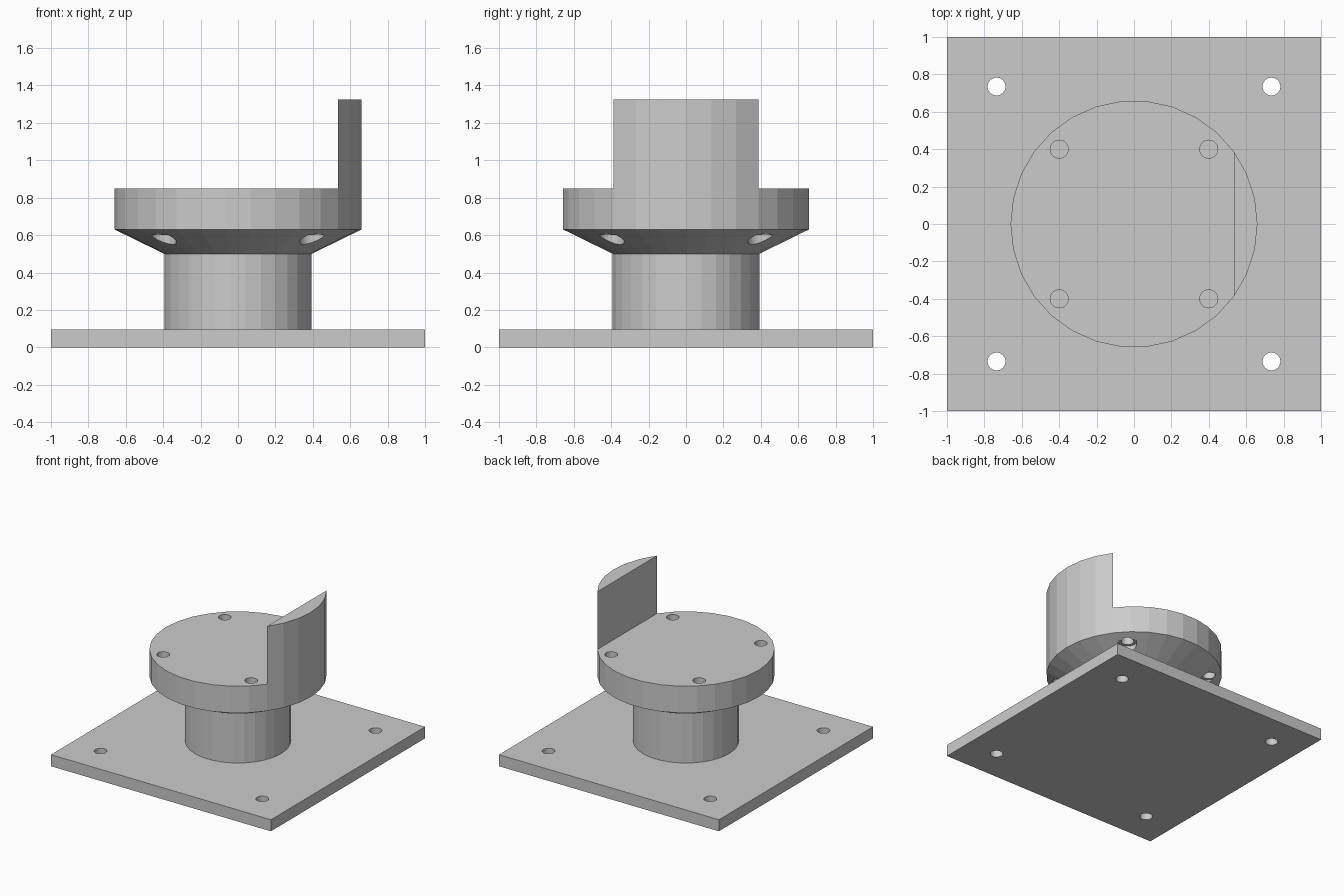
import bpy, bmesh
from math import cos, sin, pi

SEG = 30
R_DISC, R_COL = 0.66, 0.394
Z_PLATE, Z_NECK, Z_RIM, Z_DISC, Z_LIP = 0.095, 0.5, 0.63, 0.85, 1.325

if "Cube" in bpy.data.objects:
    bpy.data.objects.remove(bpy.data.objects["Cube"], do_unlink=True)

grey = bpy.data.materials.new("light_grey")
grey.use_nodes = True
grey.diffuse_color = (0.6, 0.6, 0.6, 1)
grey.node_tree.nodes["Principled BSDF"].inputs["Base Color"].default_value = (0.6, 0.6, 0.6, 1)


def finish(name, bm):
    bmesh.ops.recalc_face_normals(bm, faces=bm.faces)
    mesh = bpy.data.meshes.new(name)
    bm.to_mesh(mesh)
    bm.free()
    mesh.materials.append(grey)
    ob = bpy.data.objects.new(name, mesh)
    bpy.context.scene.collection.objects.link(ob)
    return ob


def ring(r, z, n=SEG, first=0, last=None, x=0, y=0):
    last = n if last is None else last
    return [(x + r * cos(2 * pi * i / n), y + r * sin(2 * pi * i / n), z)
            for i in range(first, last)]


def loft(bm, loops):
    """Skin a stack of matching closed loops and cap both ends."""
    rows = [[bm.verts.new(p) for p in loop] for loop in loops]
    n = len(rows[0])
    for a, b in zip(rows, rows[1:]):
        for i in range(n):
            j = (i + 1) % n
            bm.faces.new((a[i], a[j], b[j], b[i]))
    bm.faces.new(rows[0][::-1])
    bm.faces.new(rows[-1])


def drill(ob, spread, radius, z0, z1):
    """Cut four round holes, one in each quadrant."""
    bm = bmesh.new()
    for x in (-spread, spread):
        for y in (-spread, spread):
            loft(bm, [ring(radius, z, 24, x=x, y=y) for z in (z0, z1)])
    cutter = finish("hole_cutter", bm)
    cutter.hide_render = True
    mod = ob.modifiers.new("holes", "BOOLEAN")
    mod.operation = "DIFFERENCE"
    mod.solver = "EXACT"
    mod.object = cutter
    bpy.context.view_layer.update()
    graph = bpy.context.evaluated_depsgraph_get()
    mesh = bpy.data.meshes.new_from_object(ob.evaluated_get(graph))
    ob.modifiers.clear()
    ob.data = mesh
    bpy.data.objects.remove(cutter, do_unlink=True)


# Square base plate with four mounting holes
bm = bmesh.new()
loft(bm, [[(-1, -1, z), (1, -1, z), (1, 1, z), (-1, 1, z)] for z in (0, Z_PLATE)])
plate = finish("base_plate", bm)
drill(plate, 0.735, 0.048, -0.1, 0.2)

# Column flaring into a round flange, with counterbored bolt holes
bm = bmesh.new()
loft(bm, [ring(r, z) for r, z in ((R_COL, Z_PLATE), (R_COL, Z_NECK),
                                  (R_DISC, Z_RIM), (R_DISC, Z_DISC))])
flange = finish("column_and_flange", bm)
drill(flange, 0.4, 0.048, 0.4, 1.0)
drill(flange, 0.4, 0.07, 0.4, 0.6)

# Upright lip: a segment of the disc, three facets either side of +x
bm = bmesh.new()
loft(bm, [ring(R_DISC, z, first=-3, last=4) for z in (Z_DISC, Z_LIP)])
finish("upright_lip", bm)
